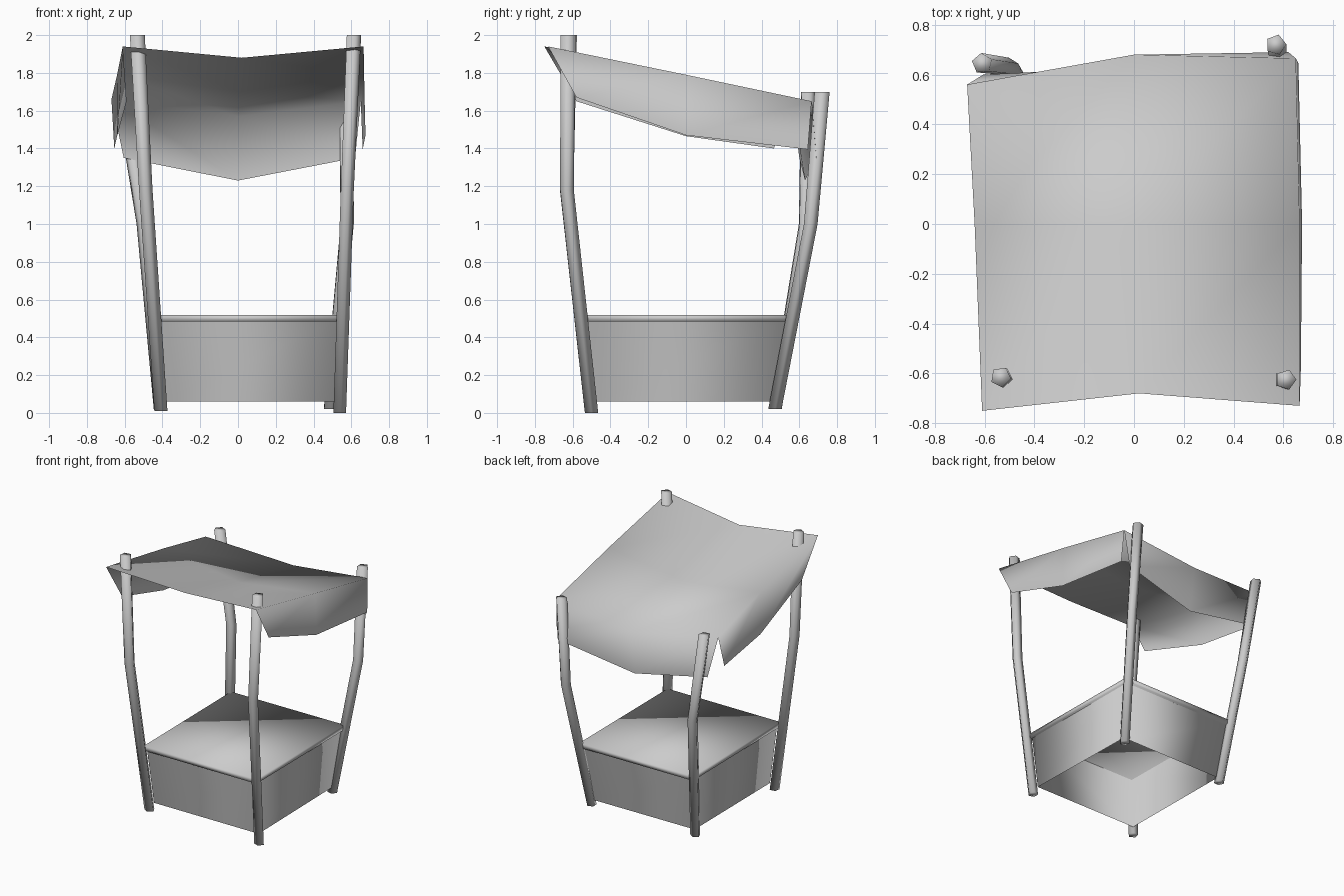
import bpy, bmesh, math
from mathutils import Vector

cube = bpy.data.objects.get("Cube")
if cube:
    bpy.data.objects.remove(cube)

grey = bpy.data.materials.new("plain_grey")
grey.use_nodes = True
COLOUR = (0.6, 0.6, 0.6, 1)
grey.diffuse_color = COLOUR
grey.node_tree.nodes["Principled BSDF"].inputs["Base Color"].default_value = COLOUR


def finish(name, bm, recalc=True):
    """Turn the bmesh into a smooth shaded grey object."""
    if recalc:
        bmesh.ops.recalc_face_normals(bm, faces=bm.faces)
    for f in bm.faces:
        f.smooth = True
    mesh = bpy.data.meshes.new(name)
    bm.to_mesh(mesh)
    bm.free()
    mesh.materials.append(grey)
    obj = bpy.data.objects.new(name, mesh)
    bpy.context.collection.objects.link(obj)
    return obj


def loft(name, rings, capped=True):
    """Skin a stack of point rings, with optional end caps."""
    bm = bmesh.new()
    loops = [[bm.verts.new(p) for p in ring] for ring in rings]
    n = len(loops[0])
    for a, b in zip(loops, loops[1:]):
        for i in range(n):
            j = (i + 1) % n
            bm.faces.new((a[i], a[j], b[j], b[i]))
    if capped:
        bm.faces.new(loops[0][::-1])
        bm.faces.new(loops[-1])
    return finish(name, bm, recalc=capped)


def post(name, path, turn):
    """Five sided pole bent at the middle point of its path."""
    rings = []
    for point, radius in zip(path, (0.037, 0.038, 0.042)):
        angles = [turn + i * math.tau / 5 for i in range(5)]
        rings.append([Vector(point) + Vector((math.cos(a), math.sin(a), 0)) * radius
                      for a in angles])
    loft(name, rings)


# Four bent posts
post("front_right_post", [(-0.41, -0.50, 0.01), (-0.49, -0.63, 1.18), (-0.535, -0.615, 2)], 1.1)
post("front_left_post", [(0.535, -0.50, 0), (0.575, -0.63, 1.18), (0.61, -0.625, 2)], 0.0)
post("back_right_post", [(-0.41, 0.47, 0.02), (-0.50, 0.63, 1), (-0.61, 0.645, 1.7)], 0.4)
post("back_left_post", [(0.485, 0.47, 0.02), (0.575, 0.66, 1), (0.57, 0.72, 1.7)], 1.3)


def ring(corners, z):
    return [(x, y, z) for x, y in corners]


# Counter: open skirt walls under a thin top
top = [(-0.43, -0.545), (0.54, -0.545), (0.53, 0.555), (-0.445, 0.55)]
skirt_high = [(x * 0.97, y * 0.96) for x, y in top]
skirt_low = [(-0.39, -0.475), (0.51, -0.475), (0.49, 0.47), (-0.40, 0.465)]
loft("counter_skirt", [ring(skirt_low, 0.06), ring(skirt_high, 0.49)], capped=False)
loft("counter_top", [ring(top, 0.483), ring(top, 0.518)])

# Cloth canopy: sagging sheet with hanging side and back flaps
sheet = [
    [(-0.61, -0.75, 1.94), (0.02, -0.68, 1.88), (0.665, -0.73, 1.94)],
    [(-0.64, 0.0, 1.79), (0.01, 0.0, 1.70), (0.665, 0.0, 1.79)],
    [(-0.67, 0.56, 1.66), (0.0, 0.68, 1.57), (0.65, 0.665, 1.65)],
]
right_hem = [(-0.59, -0.58, 1.65), (-0.64, 0.0, 1.465), (-0.655, 0.465, 1.40)]
left_hem = [(0.67, -0.58, 1.67), (0.675, 0.0, 1.47), (0.66, 0.645, 1.395)]
back_hem = [(-0.605, 0.60, 1.35), (0.0, 0.63, 1.23), (0.62, 0.69, 1.35)]

bm = bmesh.new()
grid = [[bm.verts.new(p) for p in row] for row in sheet]


def strip(a, b):
    for i in range(len(a) - 1):
        bm.faces.new((a[i], a[i + 1], b[i + 1], b[i]))


strip(grid[0], grid[1])
strip(grid[1], grid[2])
strip([bm.verts.new(p) for p in right_hem][::-1], [row[0] for row in grid][::-1])
strip([bm.verts.new(p) for p in left_hem], [row[2] for row in grid])
strip(grid[2], [bm.verts.new(p) for p in back_hem])
finish("cloth_canopy", bm)
